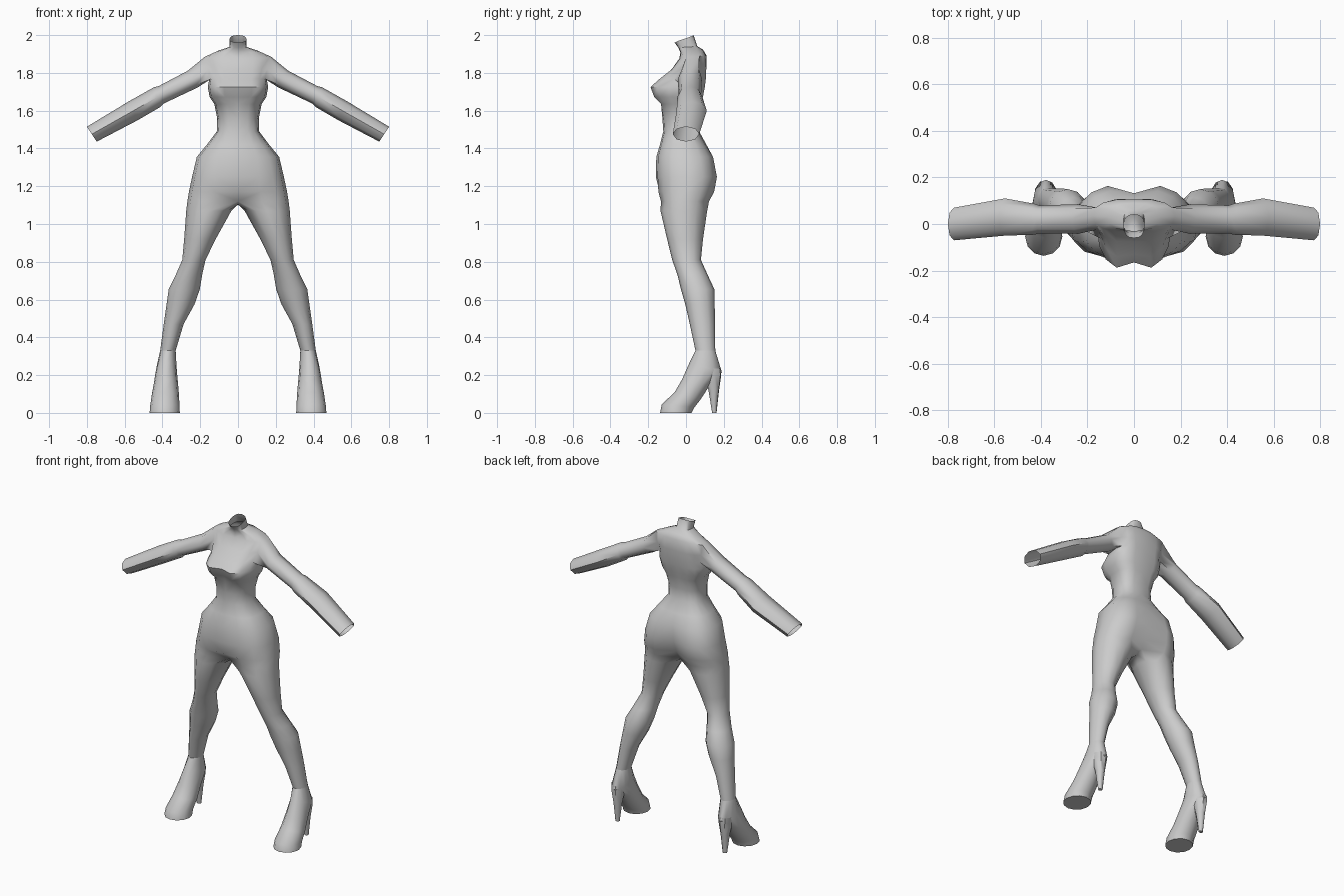
import bpy, bmesh
from math import sin, cos, pi, radians

if "Cube" in bpy.data.objects:
    bpy.data.objects.remove(bpy.data.objects["Cube"])


def bridge(bm, a, b, closed=True):
    n = len(a)
    for i in range(n if closed else n - 1):
        j = (i + 1) % n
        bm.faces.new((a[i], a[j], b[j], b[i]))


def oval(bm, n, xin, xout, yf, zf, yb, zb):
    """Oval ring whose plane tilts from front (yf, zf) to back (yb, zb)."""
    ring = []
    for i in range(n):
        a = 2 * pi * i / n - 2 * pi / 3
        s = (sin(a) + 1) / 2
        x = (xin + xout) / 2 + (xout - xin) / 2 * cos(a)
        ring.append(bm.verts.new((x, yf + (yb - yf) * s, zf + (zb - zf) * s)))
    return ring


def finish(bm, name, angle=55):
    """Turn a right-hand half into a mirrored, smooth-shaded object."""
    bmesh.ops.delete(bm, geom=[v for v in bm.verts if not v.link_faces], context='VERTS')
    bmesh.ops.recalc_face_normals(bm, faces=bm.faces)
    me = bpy.data.meshes.new(name)
    bm.to_mesh(me)
    bm.free()
    ob = bpy.data.objects.new(name, me)
    bpy.context.collection.objects.link(ob)
    bpy.ops.object.select_all(action='DESELECT')
    ob.select_set(True)
    bpy.context.view_layer.objects.active = ob
    bpy.ops.object.shade_smooth_by_angle(angle=radians(angle))
    mir = ob.modifiers.new("mirror", 'MIRROR')
    mir.merge_threshold = 0.001
    return ob


# Torso: z, half width, front y, side y, back y, front crease, back crease, tilt
lower = [
    (1.12, .268, -.14, -.01, .13, .05, .06, 0),
    (1.17, .260, -.155, .00, .158, .015, .06, 0),
    (1.25, .243, -.16, .01, .173, 0, .045, 0),
    (1.355, .218, -.157, .00, .152, 0, .02, 0),
    (1.42, .165, -.138, .00, .108, 0, 0, 0),
    (1.49, .112, -.12, -.01, .07, 0, 0, 0),
    (1.56, .110, -.125, -.01, .068, 0, .005, 0),
    (1.635, .125, -.14, .00, .085, .01, .01, 0),
]
upper = [
    (1.672, .150, -.178, .00, .095, .035, .01, 0),
    (1.725, .160, -.20, .01, .105, .035, .01, 0),
    (1.768, .152, -.15, .02, .11, .02, .01, 0),
    (1.82, .165, -.08, .03, .112, .005, .005, 0),
    (1.885, .176, -.035, .035, .108, 0, 0, .008),
    (1.915, .11, -.03, .03, .09, 0, 0, .008),
    (1.937, .046, -.04, .01, .06, 0, 0, .004),
    (1.98, .044, -.06, -.01, .04, 0, 0, .02),
]
bm = bmesh.new()
rings = []
for z, w, yf, ys, yb, df, db, tilt in lower + upper:
    ring = []
    for i in range(9):
        t = pi * i / 8
        c = cos(t)
        x = w * max(sin(t), 0) ** .8 if 0 < i < 8 else 0
        y = ys + ((yf if c > 0 else yb) - ys) * abs(c) ** .75
        y += df if i == 0 else -db if i == 8 else 0
        ring.append(bm.verts.new((x, y, z - tilt * c)))
    rings.append(ring)
for k in range(len(rings) - 1):
    for i in range(8):
        if k in (10, 11) and i in (3, 4):   # opening for the arm
            continue
        a, b = rings[k], rings[k + 1]
        bm.faces.new((a[i], a[i + 1], b[i + 1], b[i]))

# Arm: top x z, bottom x z, front y, back y, grown from the shoulder opening
A, B, C = rings[10:13]
prev = [A[3], A[4], A[5], B[5], C[5], C[4], C[3], B[3]]
for tx, tz, bx, bz, yf, yb in [
    (.265, 1.812, .215, 1.722, -.042, .085),
    (.42, 1.730, .395, 1.637, -.04, .08),
    (.445, 1.724, .41, 1.620, -.046, .087),
    (.58, 1.648, .53, 1.550, -.05, .11),
    (.80, 1.515, .748, 1.436, -.07, .07),
]:
    ring = []
    for k in range(8):
        a = radians(225 + 45 * k)
        s = (sin(a) + 1) / 2
        y = (yf + yb) / 2 + (yb - yf) / 2 * cos(a)
        ring.append(bm.verts.new((bx + (tx - bx) * s, y, bz + (tz - bz) * s)))
    bridge(bm, prev, ring)
    prev = ring

# Leg: z, inner x, outer x, front y, back y, grown from the hip and crotch edge
hip = rings[0]
y0, y8 = hip[0].co.y, hip[8].co.y
prev = hip + [bm.verts.new((0, y8 + (y0 - y8) * f, 1.103)) for f in (.25, .5, .75)]
for z, xin, xout, yf, yb in [
    (1.07, .035, .274, -.135, .112),
    (.92, .118, .285, -.10, .09),
    (.81, .172, .295, -.073, .079),
    (.73, .190, .33, -.045, .115),
    (.655, .202, .367, -.027, .15),
    (.575, .23, .378, -.004, .152),
    (.47, .288, .393, .02, .153),
    (.33, .33, .412, .05, .155),
]:
    ring = oval(bm, 12, xin, xout, yf, z, yb, z)
    bridge(bm, prev, ring)
    prev = ring
finish(bm, "body")

# Shoe: inner x, outer x, front y z, back y z, down to the flat toe sole
bm = bmesh.new()
prev = None
for row in [
    (.33, .412, .05, .33, .155, .33),
    (.325, .432, .018, .265, .19, .215),
    (.318, .445, -.022, .175, .125, .145),
    (.312, .457, -.06, .11, .08, .075),
    (.31, .465, -.128, .045, .045, .03),
    (.308, .468, -.137, 0, .03, 0),
]:
    ring = oval(bm, 12, *row)
    if prev:
        bridge(bm, prev, ring)
    prev = ring
bm.faces.new(prev)
finish(bm, "shoe", 45)

# Heel: slim tapered post under the back of the shoe
bm = bmesh.new()
prev = None
for z, w, yf, yb in [(.235, .045, .09, .187), (.2, .042, .095, .188),
                     (.12, .027, .118, .176), (0, .014, .138, .162)]:
    ring = oval(bm, 8, .382 - w, .382 + w, yf, z, yb, z)
    if prev:
        bridge(bm, prev, ring)
    prev = ring
bm.faces.new(prev)
finish(bm, "heel", 45)
